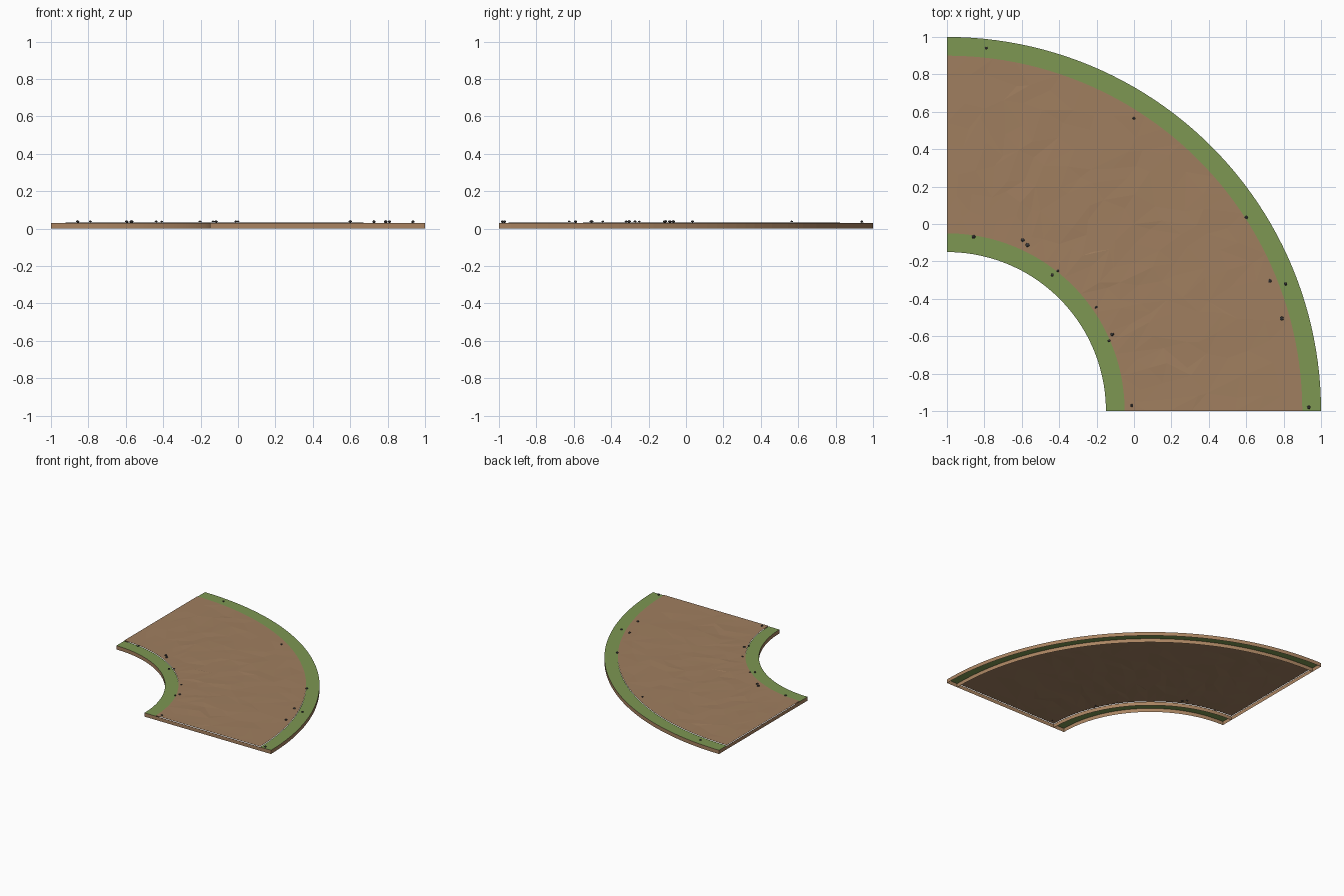
import bpy, bmesh, math, random
from mathutils import Vector

if "Cube" in bpy.data.objects:
    bpy.data.objects.remove(bpy.data.objects["Cube"])

random.seed(4)
CX, CY = -1.0, -1.0          # centre of the bend
SEG = 48
WALL_TOP, PATH_Z = 0.031, 0.035


def material(name, rgb):
    m = bpy.data.materials.new(name)
    m.diffuse_color = (*rgb, 1)
    m.use_nodes = True
    m.node_tree.nodes["Principled BSDF"].inputs["Base Color"].default_value = m.diffuse_color
    return m


DIRT = material("dirt", (0.35, 0.21, 0.115))
SOIL = material("soil", (0.40, 0.23, 0.12))
GRASS = material("grass", (0.205, 0.31, 0.085))
STONE = material("stone", (0.06, 0.055, 0.055))


def polar(r, t, z):
    a = t * math.pi / 2
    return Vector((CX + r * math.cos(a), CY + r * math.sin(a), z))


def finish(bm, name, mat):
    me = bpy.data.meshes.new(name)
    bm.to_mesh(me)
    bm.free()
    me.materials.append(mat)
    ob = bpy.data.objects.new(name, me)
    bpy.context.collection.objects.link(ob)
    return ob


def sheet(name, rows, mat, flip=False):
    """Quad grid through equally long rows of points."""
    bm = bmesh.new()
    vs = [[bm.verts.new(p) for p in row] for row in rows]
    for a, b in zip(vs, vs[1:]):
        for i in range(len(a) - 1):
            f = [a[i], b[i], b[i + 1], a[i + 1]]
            bm.faces.new(f[::-1] if flip else f)
    return finish(bm, name, mat)


def arc(r, z):
    return [polar(r, i / SEG, z) for i in range(SEG + 1)]


# Grass verges along both curves
for name, r0, r1 in (("inner_grass", 0.85, 0.95), ("outer_grass", 1.9, 2.0)):
    sheet(name, [arc(r0, WALL_TOP), arc(r1, WALL_TOP)], GRASS)

# Curved soil walls under the verge edges
for name, r, inward in (("inner_wall", 0.85, True), ("inner_verge_wall", 0.95, False),
                        ("outer_verge_wall", 1.9, True), ("outer_wall", 2.0, False)):
    sheet(name, [arc(r, WALL_TOP), arc(r, 0)], SOIL, flip=inward)

# Straight soil walls at the two ends
for name, t in (("front_end_wall", 0), ("left_end_wall", 1)):
    rows = [[polar(r, t, z) for r in (0.85, 0.95, 1.9, 2.0)] for z in (WALL_TOP, 0)]
    sheet(name, rows, SOIL, flip=(t == 0))

# Faceted dirt path: slightly uneven sheet resting above the walls
bm = bmesh.new()
NR, NT = 8, SEG // 2
grid = []
for i in range(NR + 1):
    row = []
    for j in range(NT + 1):
        r, t, z = 0.95 + 0.95 * i / NR, j / NT, PATH_Z
        if 0 < i < NR and 0 < j < NT:
            r += random.uniform(-0.04, 0.04)
            t += random.uniform(-0.35, 0.35) / NT
            z += random.uniform(-0.0025, 0.001)
        row.append(bm.verts.new(polar(r, t, z)))
    grid.append(row)
for i in range(NR):
    for j in range(NT):
        a, b, c, d = grid[i][j], grid[i + 1][j], grid[i + 1][j + 1], grid[i][j + 1]
        tris = ((a, b, c), (a, c, d)) if random.random() < 0.5 else ((a, b, d), (b, c, d))
        for tri in tris:
            bm.faces.new(tri)
rim = [e for e in bm.edges if e.is_boundary and
       all(abs((v.co.xy - Vector((CX, CY))).length - 1.425) > 0.474 for v in e.verts)]
# Round the coarse rim to match the verge arcs
res = bmesh.ops.subdivide_edges(bm, edges=rim, cuts=1)
for v in res["geom_inner"]:
    if isinstance(v, bmesh.types.BMVert):
        off = v.co.xy - Vector((CX, CY))
        off *= (0.95 if off.length < 1.4 else 1.9) / off.length
        v.co.x, v.co.y = CX + off.x, CY + off.y
bmesh.ops.triangulate(bm, faces=[f for f in bm.faces if len(f.verts) > 3])
finish(bm, "dirt_path", DIRT)

# Scattered pebbles: x, y, radius
PEBBLES = [(-0.79, 0.94, .009), (0, 0.565, .008), (0.60, 0.035, .010), (0.81, -0.32, .010),
           (0.727, -0.305, .011), (0.79, -0.505, .012), (0.935, -0.98, .010),
           (-0.012, -0.97, .009), (-0.133, -0.625, .008), (-0.117, -0.59, .010),
           (-0.203, -0.445, .008), (-0.437, -0.272, .009), (-0.408, -0.25, .008),
           (-0.57, -0.112, .012), (-0.595, -0.086, .011), (-0.857, -0.068, .011)]
for n, (x, y, r) in enumerate(PEBBLES, 1):
    bm = bmesh.new()
    bmesh.ops.create_icosphere(bm, subdivisions=1, radius=r)
    for v in bm.verts:
        v.co *= random.uniform(0.9, 1.1)
        v.co.z *= 0.75
    ob = finish(bm, f"pebble_{n}", STONE)
    ob.location = (x, y, 0.037)
    ob.rotation_euler.z = random.uniform(0, 6.28)
